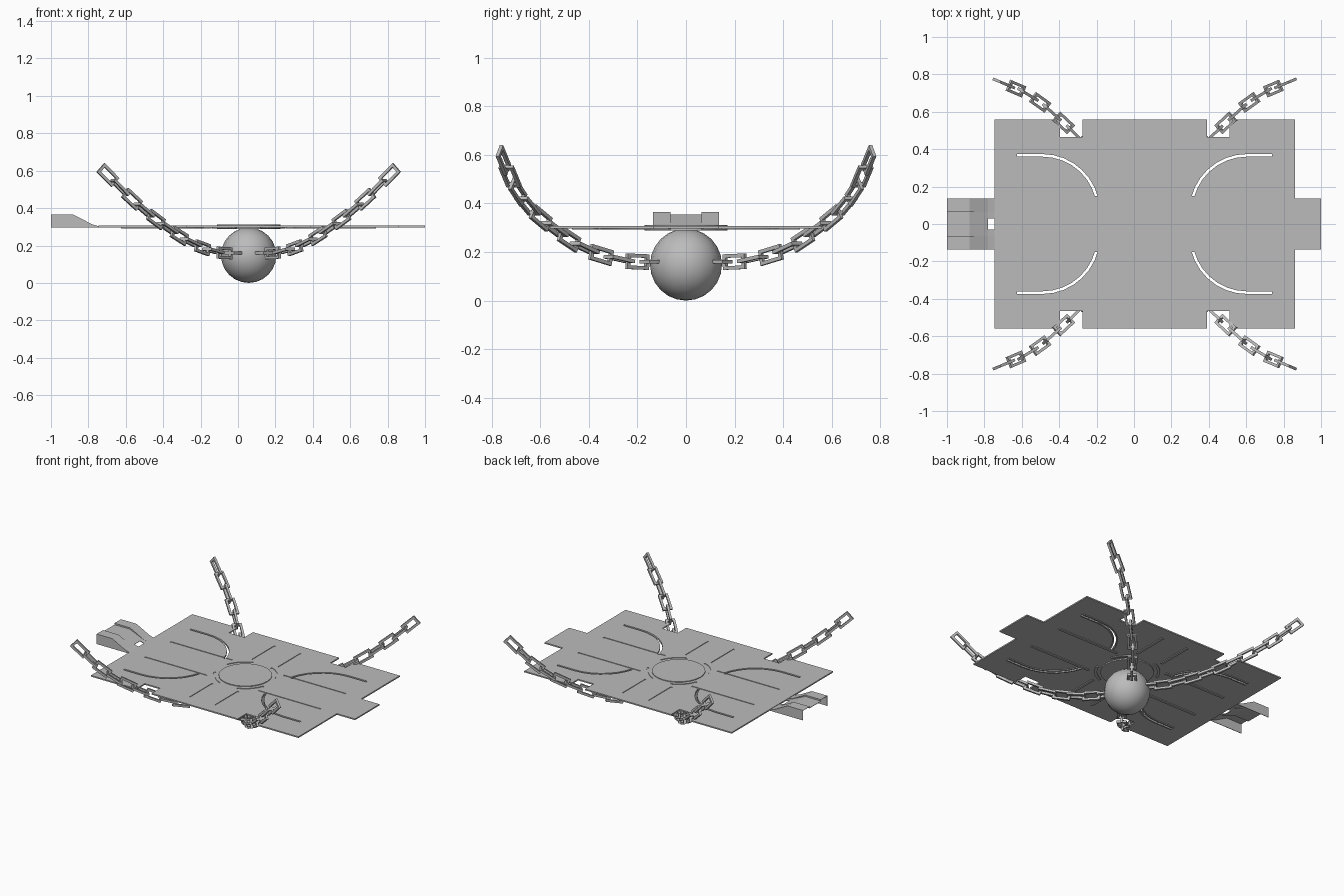
import bpy, bmesh, math
from mathutils import Vector

if "Cube" in bpy.data.objects:
    bpy.data.objects.remove(bpy.data.objects["Cube"])

CX = 0.057                      # centre of the plate along x
BOTTOM, TOP = 0.297, 0.306      # plate faces
QUADRANTS = [(sx, sy) for sx in (1, -1) for sy in (1, -1)]

steel = bpy.data.materials.new("grey steel")
steel.use_nodes = True
steel.diffuse_color = (0.5, 0.5, 0.5, 1)
steel.node_tree.nodes["Principled BSDF"].inputs["Base Color"].default_value = (0.5, 0.5, 0.5, 1)


def finish(bm, name):
    bmesh.ops.recalc_face_normals(bm, faces=bm.faces)
    mesh = bpy.data.meshes.new(name)
    bm.to_mesh(mesh)
    bm.free()
    mesh.materials.append(steel)
    ob = bpy.data.objects.new(name, mesh)
    bpy.context.collection.objects.link(ob)
    return ob


def add_prism(bm, outline, z0, z1):
    """Extrude a flat outline between two heights."""
    face = bm.faces.new([bm.verts.new((x, y, z0)) for x, y in outline])
    new = bmesh.ops.extrude_face_region(bm, geom=[face])["geom"]
    up = [v for v in new if isinstance(v, bmesh.types.BMVert)]
    bmesh.ops.translate(bm, verts=up, vec=(0, 0, z1 - z0))


def add_ribbon(bm, path, width, z0, z1):
    """Flat band of constant width along a path."""
    pts = [Vector(p) for p in path]
    left, right = [], []
    for i, p in enumerate(pts):
        t = (pts[min(i + 1, len(pts) - 1)] - pts[max(i - 1, 0)]).normalized()
        n = Vector((-t.y, t.x)) * width / 2
        left.append(p + n)
        right.append(p - n)
    rings = [[bm.verts.new((q.x, q.y, z)) for q, z in ((a, z0), (b, z0), (b, z1), (a, z1))]
             for a, b in zip(left, right)]
    for r, s in zip(rings, rings[1:]):
        for k in range(4):
            bm.faces.new((r[k], r[k - 1], s[k - 1], s[k]))
    bm.faces.new(rings[0])
    bm.faces.new(rings[-1])


def arc(cx, cy, r, a0, a1, n):
    return [(cx + r * math.cos(math.radians(a0 + (a1 - a0) * i / n)),
             cy + r * math.sin(math.radians(a0 + (a1 - a0) * i / n))) for i in range(n + 1)]


def cut(target, bm):
    cutter = finish(bm, "cutter")
    mod = target.modifiers.new("cut", "BOOLEAN")
    mod.operation, mod.solver, mod.object = "DIFFERENCE", "EXACT", cutter
    bpy.context.view_layer.objects.active = target
    bpy.ops.object.modifier_apply(modifier=mod.name)
    bpy.data.objects.remove(cutter)


# Plate with four notches and the right tab
half = [(0.803, 0.135), (0.803, 0.56), (0.453, 0.56), (0.453, 0.465), (0.333, 0.465), (0.333, 0.56)]
upper = [(CX + x, y) for x, y in half] + [(CX - x, y) for x, y in reversed(half[1:])]
outline = [(1.0, 0.135)] + upper
outline += [(x, -y) for x, y in reversed(outline)]
bm = bmesh.new()
add_prism(bm, outline, BOTTOM, TOP)
plate = finish(bm, "plate")

# Curved slots, pressed grooves above and matching ribs below
slot_path = [(0.682, 0.367)] + arc(0.547, 0.067, 0.3, 90, 166, 7)
groove_paths = [[(0.2, 0.14), (0.68, 0.14)], [(0.1, 0.22), (0.1, 0.47)], arc(0, 0, 0.2, 20, 70, 5)]
slots, grooves, ribs = bmesh.new(), bmesh.new(), bmesh.new()
for sx, sy in QUADRANTS:
    place = lambda path: [(CX + sx * x, sy * y) for x, y in path]
    add_ribbon(slots, place(slot_path), 0.014, 0.2, 0.4)
    for path in groove_paths:
        add_ribbon(grooves, place(path), 0.012, TOP - 0.004, 0.4)
        add_ribbon(ribs, place(path), 0.018, BOTTOM - 0.005, BOTTOM + 0.002)
    for off in (-0.012, 0.012):
        rim = [(0.682, 0.367 + off)] + arc(0.547, 0.067, 0.3 + off, 90, 166, 7)
        add_ribbon(ribs, place(rim), 0.009, BOTTOM - 0.005, BOTTOM + 0.002)
cut(plate, slots)
cut(plate, grooves)
finish(ribs, "underside_ribs")

# Round cap above the ball
bm = bmesh.new()
add_prism(bm, arc(CX, 0, 0.17, 0, 345, 23), 0.289, 0.311)
finish(bm, "centre_cap")

# Folded tab on the left: section of (y, raised height), lofted along x
section = [(-0.135, None), (-0.135, 0.365), (-0.063, 0.365), (-0.063, 0.355), (-0.03, 0.355),
           (0.03, 0.355), (0.063, 0.355), (0.063, 0.365), (0.135, 0.365), (0.135, None)]
stations = [(-1.0, 1), (-0.88, 1), (-0.78, 0.17), (-0.745, 0)]
bm = bmesh.new()
rows = [[bm.verts.new((x, y, 0.295 if h is None else 0.303 + (h - 0.303) * k)) for y, h in section]
        for x, k in stations]
for i in range(len(rows) - 1):
    for j in range(len(section) - 1):
        if (i, j) != (2, 4):        # opening next to the plate
            bm.faces.new((rows[i][j], rows[i][j + 1], rows[i + 1][j + 1], rows[i + 1][j]))
tab = finish(bm, "folded_tab")
tab.modifiers.new("sheet", "SOLIDIFY").thickness = 0.003

# Ball
bpy.ops.mesh.primitive_uv_sphere_add(segments=16, ring_count=12, radius=0.148, location=(CX, 0, 0.148))
ball = bpy.context.object
ball.name = "ball"
ball.data.materials.append(steel)
bpy.ops.object.shade_smooth()

# Chains: rectangular links spaced along a rising curve
KNOTS = [Vector(p) for p in ((0.035, 0.09, 0.16), (0.15, 0.225, 0.16), (0.255, 0.36, 0.19),
                             (0.345, 0.457, 0.235), (0.443, 0.55, 0.3), (0.543, 0.64, 0.375),
                             (0.643, 0.705, 0.465), (0.785, 0.765, 0.61))]
LINKS, LENGTH, WIDTH, BAR = 12, 0.116, 0.064, 0.015


def along(s):
    """Point at a fraction of the chain's length."""
    lengths = [(b - a).length for a, b in zip(KNOTS, KNOTS[1:])]
    s *= sum(lengths)
    for a, b, d in zip(KNOTS, KNOTS[1:], lengths):
        if s <= d:
            break
        s -= d
    return a.lerp(b, min(s / d, 1))


def add_link(bm, centre, t, side, normal, flip):
    rings = []
    for cx, cy in ((1, 1), (-1, 1), (-1, -1), (1, -1)):
        ring = []
        for inset, n in ((0, -1), (0, 1), (BAR, 1), (BAR, -1)):
            p = (centre + t * cx * (LENGTH / 2 - inset) + side * cy * (WIDTH / 2 - inset)
                 + normal * n * BAR / 2)
            ring.append(bm.verts.new((CX + flip[0] * p.x, flip[1] * p.y, p.z)))
        rings.append(ring)
    for i in range(4):
        for k in range(4):
            bm.faces.new((rings[i][k], rings[i][k - 1], rings[i - 1][k - 1], rings[i - 1][k]))


names = {(1, 1): "back_left", (-1, 1): "back_right", (1, -1): "front_left", (-1, -1): "front_right"}
for flip in QUADRANTS:
    bm = bmesh.new()
    for i in range(LINKS):
        s = (i + 0.5) / LINKS
        t = (along(s + 0.045) - along(s - 0.045)).normalized() if s > 0.045 else (KNOTS[1] - KNOTS[0]).normalized()
        side = t.cross(Vector((0, 0, 1))).normalized()
        up = side.cross(t)
        if i % 2:
            side, up = up, side
        add_link(bm, along(s), t, side, up, flip)
    finish(bm, names[flip] + "_chain")
